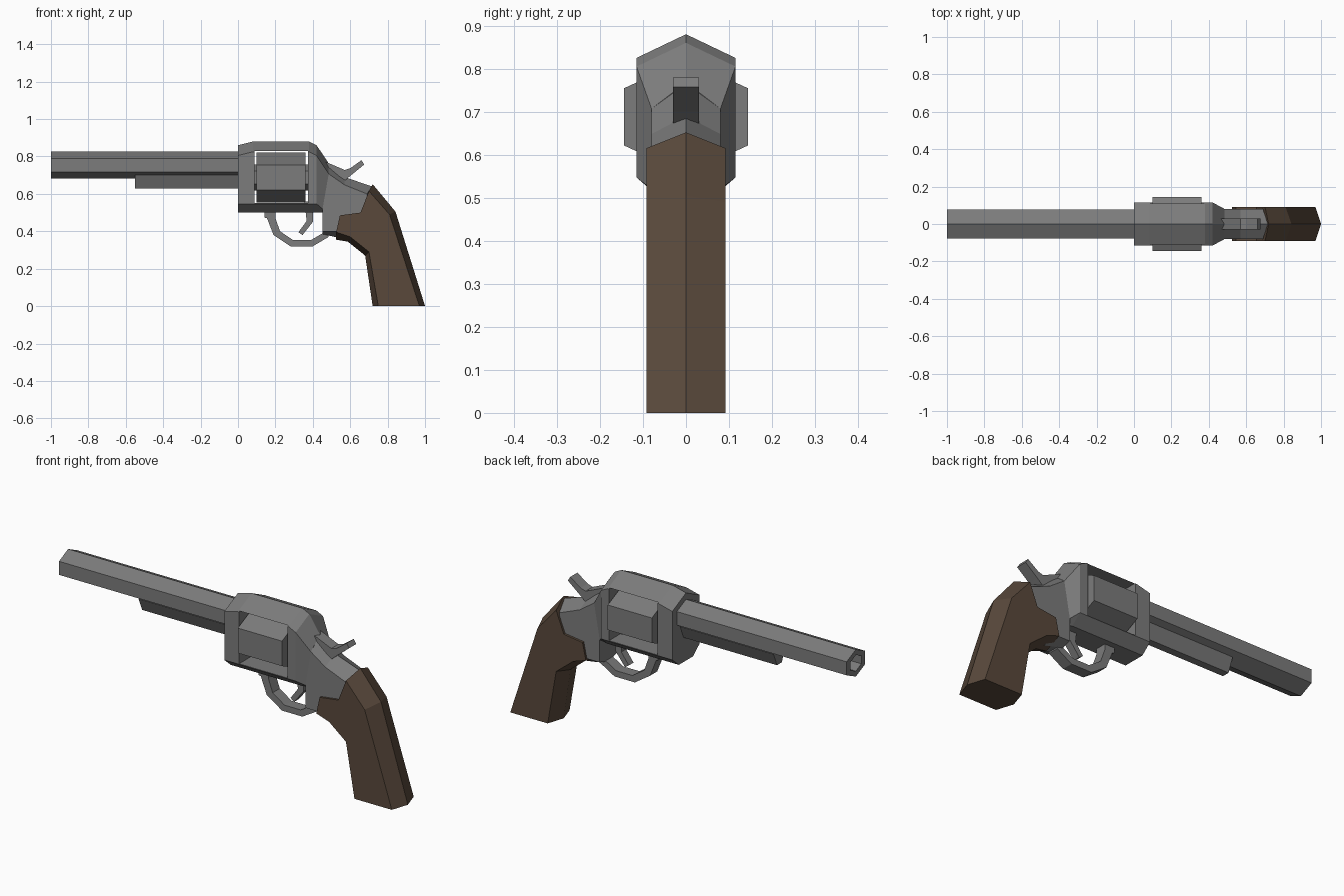
import bpy, bmesh
from math import sin, cos, radians


def material(name, rgb):
    m = bpy.data.materials.new(name)
    m.diffuse_color = (*rgb, 1)
    return m


STEEL = material("dark_steel", (0.2, 0.2, 0.2))
WOOD = material("dark_wood", (0.10, 0.066, 0.044))


def finish(name, bm, mat):
    bmesh.ops.remove_doubles(bm, verts=bm.verts, dist=1e-5)
    bmesh.ops.recalc_face_normals(bm, faces=bm.faces)
    me = bpy.data.meshes.new(name)
    bm.to_mesh(me)
    bm.free()
    me.materials.append(mat)
    ob = bpy.data.objects.new(name, me)
    bpy.context.collection.objects.link(ob)
    return ob


def ridged(name, side, mid, w, m=0.0, mat=STEEL):
    """Side outline at y=+-w joined to a centre outline at y=+-m (both in x, z)."""
    n = len(side)
    w = w if isinstance(w, list) else [w] * n
    m = m if isinstance(m, list) else [m] * n
    bm = bmesh.new()
    layers = [(side, w, -1), (mid, m, -1), (mid, m, 1), (side, w, 1)]
    rings = [[bm.verts.new((p[0], s * y, p[1])) for p, y in zip(pts, ys)]
             for pts, ys, s in layers]
    bm.faces.new(rings[0])
    bm.faces.new(rings[-1])
    for a, b in zip(rings, rings[1:]):
        for i in range(n):
            j = (i + 1) % n
            bm.faces.new((a[i], a[j], b[j], b[i]))
    return finish(name, bm, mat)


def plate(name, pts, w):
    return ridged(name, pts, pts, w, w)


def hex_loft(name, sections, zc):
    """Hexagons (x, half width, half height) lofted along x, point up."""
    bm = bmesh.new()
    rings = []
    for x, ry, rz in sections:
        rings.append([bm.verts.new((x, ry * cos(a) / cos(radians(30)), zc + rz * sin(a)))
                      for a in (radians(90 + 60 * k) for k in range(6))])
    for a, b in zip(rings, rings[1:]):
        for i in range(6):
            j = (i + 1) % 6
            bm.faces.new((a[i], a[j], b[j], b[i]))
    bm.faces.new(rings[0])
    bm.faces.new(rings[-1])
    return finish(name, bm, STEEL)


# Barrel with bore, and the rod housing below it
hex_loft("barrel", [(0.02, 0.077, 0.072), (-1, 0.077, 0.072),
                    (-1, 0.046, 0.043), (-0.02, 0.046, 0.043)], 0.754)
rod = [(-0.55, 0.70), (0.01, 0.70), (0.01, 0.63), (-0.55, 0.63)]
ridged("rod_housing", rod, rod, [0.05, 0.05, 0.02, 0.02], [0.05, 0.05, 0.02, 0.02])

# Frame with a window cut through it
frame = ridged("frame",
               [(0, 0.805), (0.08, 0.825), (0.38, 0.825), (0.42, 0.805), (0.42, 0.547), (0, 0.547)],
               [(0, 0.86), (0.08, 0.88), (0.38, 0.88), (0.42, 0.86), (0.42, 0.5), (0, 0.5)],
               0.115, [0, 0, 0, 0, 0.06, 0.06])
cutter = plate("window_cutter", [(0.087, 0.55), (0.373, 0.55), (0.373, 0.828), (0.087, 0.828)], 0.3)
mod = frame.modifiers.new("window", "BOOLEAN")
mod.object, mod.operation, mod.solver = cutter, "DIFFERENCE", "EXACT"
bpy.context.view_layer.objects.active = frame
bpy.ops.object.modifier_apply(modifier=mod.name)
bpy.data.objects.remove(cutter)

# Cylinder and its axle
hex_loft("cylinder", [(0.10, 0.144, 0.133), (0.36, 0.144, 0.133)], 0.688)
hex_loft("axle", [(0.07, 0.065, 0.07), (0.39, 0.065, 0.07)], 0.688)

# Tapered back of the frame and the neck running into the grip
ridged("frame_taper",
       [(0.42, 0.805), (0.485, 0.707), (0.452, 0.52), (0.42, 0.547)],
       [(0.42, 0.86), (0.482, 0.768), (0.452, 0.5), (0.42, 0.5)],
       [0.115, 0.08, 0.08, 0.115], [0, 0, 0.05, 0.06])
ridged("neck",
       [(0.485, 0.707), (0.57, 0.648), (0.69, 0.6), (0.68, 0.48), (0.56, 0.40), (0.452, 0.40), (0.452, 0.52)],
       [(0.482, 0.765), (0.57, 0.69), (0.715, 0.64), (0.70, 0.48), (0.56, 0.36), (0.452, 0.385), (0.452, 0.5)],
       0.08, [0, 0, 0, 0, 0.03, 0.03, 0.05])

# Hammer, trigger and trigger guard
plate("hammer", [(0.46, 0.775), (0.57, 0.728), (0.6, 0.737), (0.66, 0.78),
                 (0.675, 0.757), (0.605, 0.70), (0.57, 0.67), (0.48, 0.70)], 0.03)
plate("trigger", [(0.355, 0.56), (0.40, 0.56), (0.40, 0.45), (0.345, 0.38),
                  (0.323, 0.395), (0.367, 0.455)], 0.02)
plate("trigger_guard", [(0.143, 0.53), (0.143, 0.473), (0.155, 0.47), (0.19, 0.38), (0.28, 0.32),
                        (0.40, 0.32), (0.485, 0.37), (0.485, 0.40), (0.45, 0.388), (0.39, 0.353),
                        (0.295, 0.353), (0.225, 0.40), (0.20, 0.47), (0.20, 0.53)], 0.03)

# Wooden grip
ridged("grip",
       [(0.525, 0.395), (0.545, 0.485), (0.655, 0.5), (0.70, 0.615), (0.81, 0.49),
        (0.97, 0), (0.75, 0), (0.70, 0.29), (0.60, 0.37)],
       [(0.525, 0.355), (0.545, 0.485), (0.655, 0.5), (0.72, 0.652), (0.842, 0.505),
        (1.0, 0), (0.72, 0), (0.68, 0.27), (0.587, 0.345)],
       0.092, [0, 0.092, 0.092, 0, 0, 0, 0, 0, 0], WOOD)
